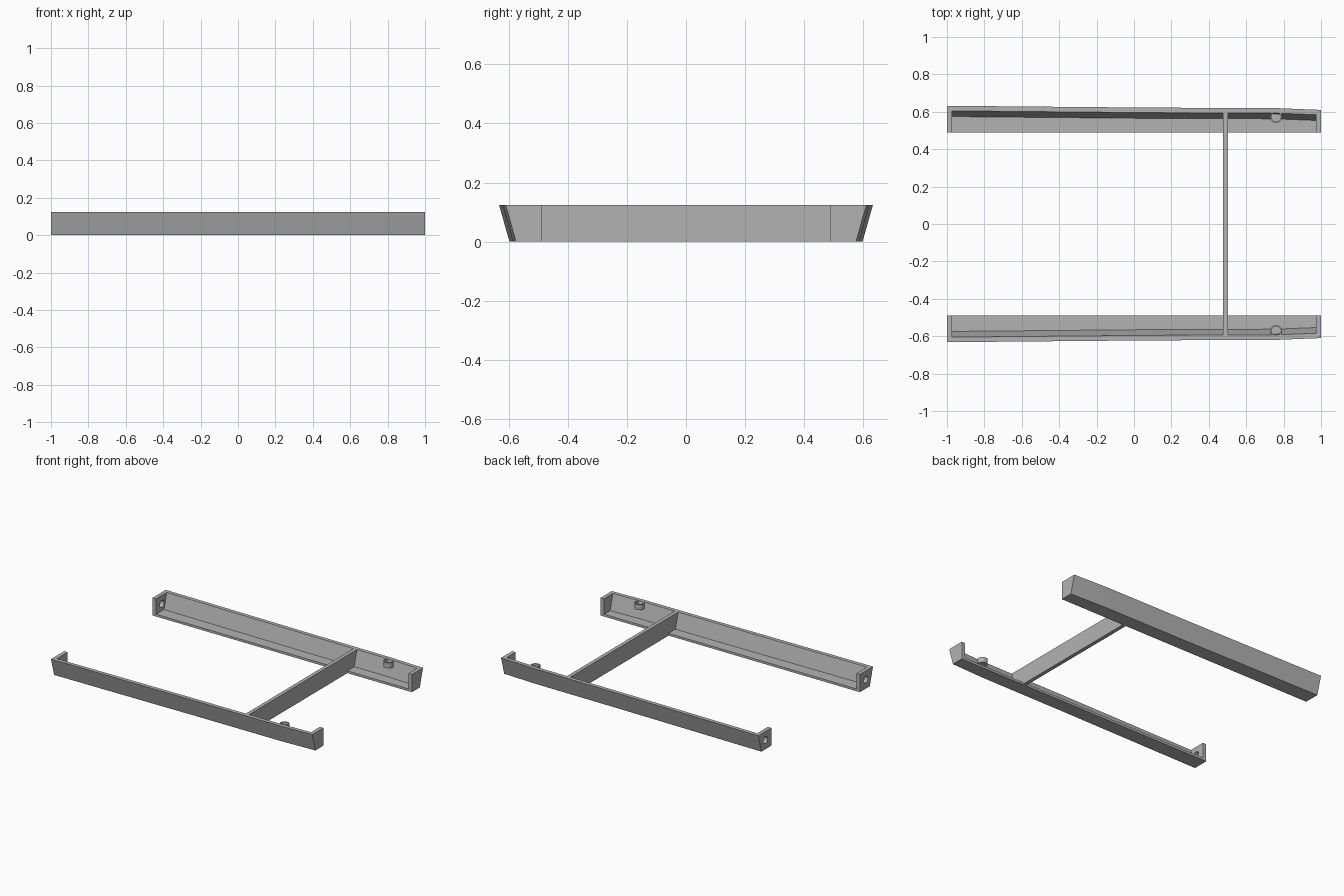
import bpy, bmesh, math

HEIGHT, FLOOR, INNER = 0.124, 0.016, 0.488
LEAN, WALL, END = 0.035, 0.027, 0.973
STATIONS = [(-1, 0.632), (0.1, 0.622), (0.75, 0.62), (1, 0.61)]

cube = bpy.data.objects.get("Cube")
if cube:
    bpy.data.objects.remove(cube, do_unlink=True)

grey = bpy.data.materials.new("plain_grey")
grey.use_nodes = True
grey.diffuse_color = (0.45, 0.45, 0.45, 1)
grey.node_tree.nodes["Principled BSDF"].inputs["Base Color"].default_value = grey.diffuse_color


def finish(name, bm):
    bmesh.ops.recalc_face_normals(bm, faces=bm.faces)
    mesh = bpy.data.meshes.new(name)
    bm.to_mesh(mesh)
    bm.free()
    mesh.materials.append(grey)
    obj = bpy.data.objects.new(name, mesh)
    bpy.context.collection.objects.link(obj)
    return obj


def loft(name, sections):
    """Skin a list of closed rings and cap both ends."""
    bm = bmesh.new()
    rings = [[bm.verts.new(p) for p in s] for s in sections]
    n = len(rings[0])
    for a, b in zip(rings, rings[1:]):
        for i in range(n):
            j = (i + 1) % n
            bm.faces.new((a[i], a[j], b[j], b[i]))
    bm.faces.new(rings[0])
    bm.faces.new(rings[-1])
    return finish(name, bm)


def edge(x):
    """Outer top edge of the rail at x."""
    for (xa, ya), (xb, yb) in zip(STATIONS, STATIONS[1:]):
        if x <= xb:
            return ya + (yb - ya) * (x - xa) / (xb - xa)


def end_section(x, side):
    w = edge(x)
    profile = [(INNER, 0), (w - LEAN, 0), (w, HEIGHT), (INNER, HEIGHT)]
    return [(x, side * y, z) for y, z in profile]


def channel_section(x, side):
    w = edge(x)
    foot = w - WALL - LEAN * (1 - FLOOR / HEIGHT)
    profile = [(INNER, 0), (w - LEAN, 0), (w, HEIGHT), (w - WALL, HEIGHT),
               (foot, FLOOR), (INNER, FLOOR)]
    return [(x, side * y, z) for y, z in profile]


def lathe(name, profile, x, y):
    """Turn a radius and height profile into a capped round part."""
    steps = 32
    angles = [2 * math.pi * i / steps for i in range(steps)]
    obj = loft(name, [[(x + r * math.cos(a), y + r * math.sin(a), z) for a in angles]
                      for r, z in profile])
    bpy.ops.object.select_all(action="DESELECT")
    obj.select_set(True)
    bpy.context.view_layer.objects.active = obj
    bpy.ops.object.shade_smooth_by_angle(angle=math.radians(35))


for label, side in (("front", -1), ("back", 1)):
    # Leaning rail wall with its floor ledge
    xs = [-END, STATIONS[1][0], STATIONS[2][0], END]
    loft(label + "_rail", [channel_section(x, side) for x in xs])

    # End plates
    loft(label + "_right_end_plate", [end_section(x, side) for x in (END, 1)])
    plate = loft(label + "_left_end_plate", [end_section(x, side) for x in (-1, -END)])

    # Round hole through one end plate
    bm = bmesh.new()
    bmesh.ops.create_cone(bm, cap_ends=True, segments=32, radius1=0.024,
                          radius2=0.024, depth=0.1)
    cutter = finish(label + "_hole_cutter", bm)
    cutter.rotation_euler.y = math.pi / 2
    cutter.location = (-0.985, side * 0.553, 0.064)
    cutter.hide_render = True
    cutter.hide_viewport = True
    cut = plate.modifiers.new("hole", "BOOLEAN")
    cut.operation = "DIFFERENCE"
    cut.solver = "EXACT"
    cut.object = cutter

    # Round cup on the wall
    lathe(label + "_cup", [(0.032, 0.085), (0.032, HEIGHT - 0.002),
                           (0.025, HEIGHT - 0.002), (0.025, 0.105)], 0.76, side * 0.573)

# Cross bar joining the two rails
loft("cross_bar", [[(x, side * 0.575, 0), (x, side * 0.6, HEIGHT),
                    (x + 0.026, side * 0.6, HEIGHT), (x + 0.026, side * 0.575, 0)]
                   for x, side in ((0.476, -1), (0.476, 1))])
